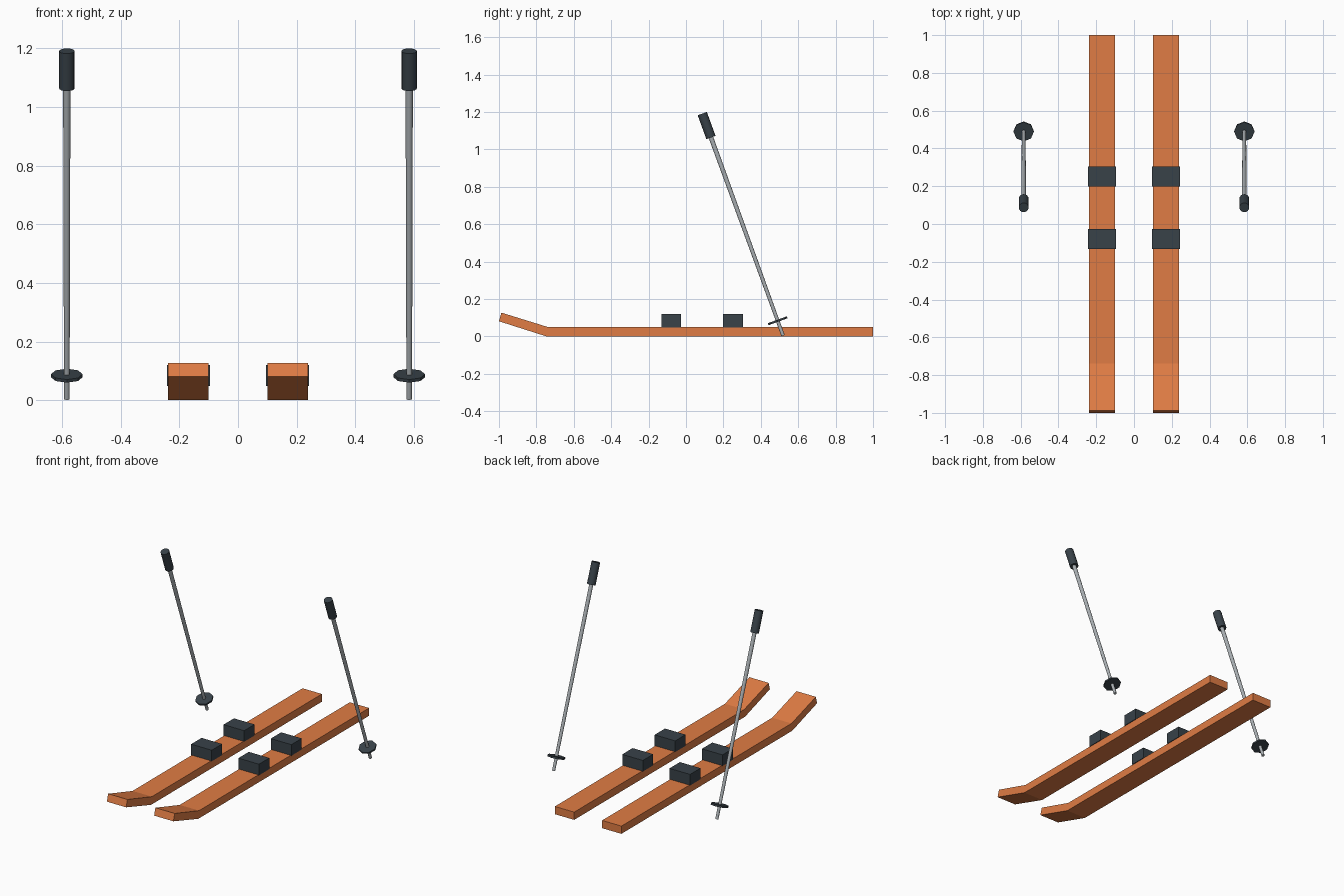
import bpy, bmesh, math
from mathutils import Matrix

if "Cube" in bpy.data.objects:
    bpy.data.objects.remove(bpy.data.objects["Cube"])


def material(name, rgb):
    m = bpy.data.materials.new(name)
    m.diffuse_color = (*rgb, 1)
    m.use_nodes = True
    m.node_tree.nodes["Principled BSDF"].inputs["Base Color"].default_value = m.diffuse_color
    return m


ORANGE = material("orange", (0.745, 0.202, 0.058))
DARK = material("dark_slate", (0.040, 0.054, 0.066))
STEEL = material("steel", (0.40, 0.43, 0.45))


def finish(name, bm, mat):
    bmesh.ops.recalc_face_normals(bm, faces=bm.faces)
    me = bpy.data.meshes.new(name)
    bm.to_mesh(me)
    bm.free()
    me.materials.append(mat)
    ob = bpy.data.objects.new(name, me)
    bpy.context.collection.objects.link(ob)
    return ob


def extruded_profile(name, profile, x, width, mat):
    # Side profile in (y, z), extruded across x
    bm = bmesh.new()
    face = bm.faces.new([bm.verts.new((x - width / 2, y, z)) for y, z in profile])
    ext = bmesh.ops.extrude_face_region(bm, geom=[face])
    verts = [g for g in ext["geom"] if isinstance(g, bmesh.types.BMVert)]
    bmesh.ops.translate(bm, verts=verts, vec=(width, 0, 0))
    return finish(name, bm, mat)


def pole_part(name, x, start, end, r1, r2, sides, mat, smooth=True):
    # Cylinder between two distances along the leaning pole axis
    bm = bmesh.new()
    frame = Matrix.Translation((x, 0.518, 0.007)) @ Matrix.Rotation(math.radians(20), 4, "X")
    bmesh.ops.create_cone(bm, cap_ends=True, segments=sides, radius1=r1, radius2=r2,
                          depth=end - start,
                          matrix=frame @ Matrix.Translation((0, 0, (start + end) / 2)))
    ob = finish(name, bm, mat)
    if smooth:
        bpy.ops.object.select_all(action="DESELECT")
        ob.select_set(True)
        bpy.context.view_layer.objects.active = ob
        bpy.ops.object.shade_smooth_by_angle(angle=math.radians(40))
    return ob


SKI = [(1, 0), (1, 0.05), (-0.738, 0.05), (-0.987, 0.127), (-1, 0.081), (-0.746, 0)]

for side, s in (("left", -1), ("right", 1)):
    # Ski with upturned tip
    extruded_profile(f"{side}_ski", SKI, s * 0.169, 0.138, ORANGE)
    # Toe and heel bindings
    for part, y in (("toe", -0.079), ("heel", 0.252)):
        block = [(y - 0.053, 0.048), (y + 0.053, 0.048), (y + 0.053, 0.12), (y - 0.053, 0.12)]
        extruded_profile(f"{side}_{part}_binding", block, s * 0.169, 0.147, DARK)
    # Pole: shaft, grip and basket
    x = s * 0.584
    pole_part(f"{side}_pole_shaft", x, -0.003, 1.14, 0.0095, 0.0125, 16, STEEL)
    pole_part(f"{side}_pole_grip", x, 1.124, 1.26, 0.026, 0.026, 16, DARK)
    pole_part(f"{side}_pole_basket", x, 0.076, 0.087, 0.054, 0.054, 8, DARK, smooth=False)
